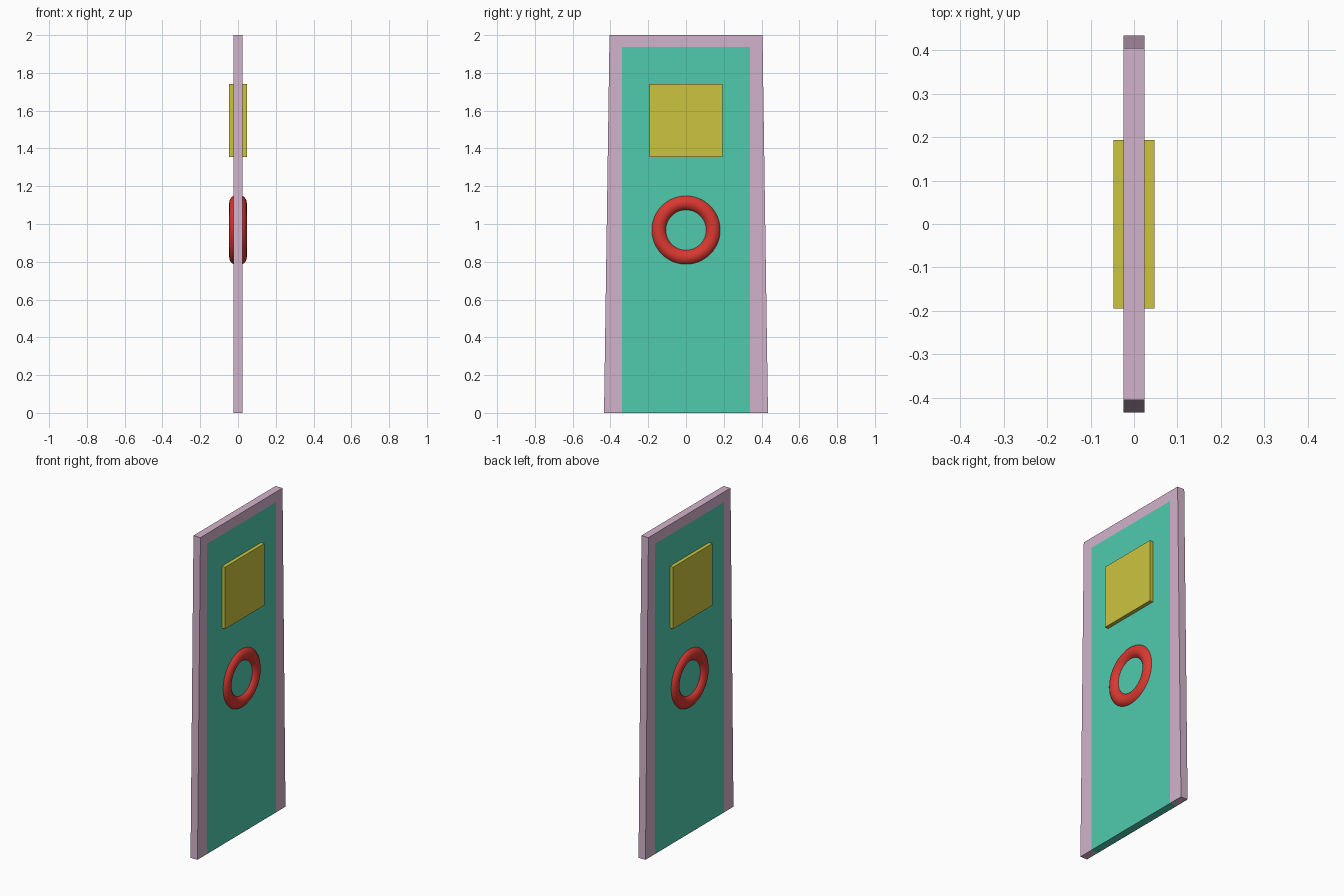
import bpy, bmesh
from math import pi

if "Cube" in bpy.data.objects:
    bpy.data.objects.remove(bpy.data.objects["Cube"])

T = 0.024  # half thickness of the door


def paint(obj, name, rgb):
    mat = bpy.data.materials.new(name)
    mat.diffuse_color = (*rgb, 1)
    mat.use_nodes = True
    mat.node_tree.nodes["Principled BSDF"].inputs["Base Color"].default_value = mat.diffuse_color
    obj.data.materials.append(mat)


def slab(name, profile, half):
    """Extrude a (y, z) outline symmetrically along x."""
    bm = bmesh.new()
    face = bm.faces.new([bm.verts.new((-half, y, z)) for y, z in profile])
    ext = bmesh.ops.extrude_face_region(bm, geom=[face])
    moved = [v for v in ext["geom"] if isinstance(v, bmesh.types.BMVert)]
    bmesh.ops.translate(bm, verts=moved, vec=(2 * half, 0, 0))
    bmesh.ops.recalc_face_normals(bm, faces=bm.faces)
    mesh = bpy.data.meshes.new(name)
    bm.to_mesh(mesh)
    bm.free()
    obj = bpy.data.objects.new(name, mesh)
    bpy.context.collection.objects.link(obj)
    return obj


# Tapered surround: two jambs and a lintel in one outline
half_outline = [(0.34, 1.936), (0.34, 0), (0.434, 0), (0.405, 2)]
outline = half_outline + [(-y, z) for y, z in reversed(half_outline)]
frame = slab("door_frame", outline, T)
paint(frame, "lilac", (0.65, 0.45, 0.6))

# Door panel, flush with the surround
panel = slab("door_panel", [(-0.34, 0), (0.34, 0), (0.34, 1.936), (-0.34, 1.936)], T)
paint(panel, "teal", (0.08, 0.6, 0.43))

# Window block standing proud on both faces
window = slab("window_block", [(-0.194, 1.355), (0.193, 1.355),
                               (0.193, 1.741), (-0.194, 1.741)], 0.047)
paint(window, "yellow", (0.6, 0.55, 0.05))

# Ring passing through the door
bpy.ops.mesh.primitive_torus_add(major_radius=0.144, minor_radius=0.0435,
                                 major_segments=48, minor_segments=24,
                                 location=(0, 0, 0.968), rotation=(0, pi / 2, 0))
ring = bpy.context.object
ring.name = "door_ring"
ring.scale.z = 1.07
bpy.ops.object.shade_smooth()
paint(ring, "red", (0.7, 0.04, 0.03))
